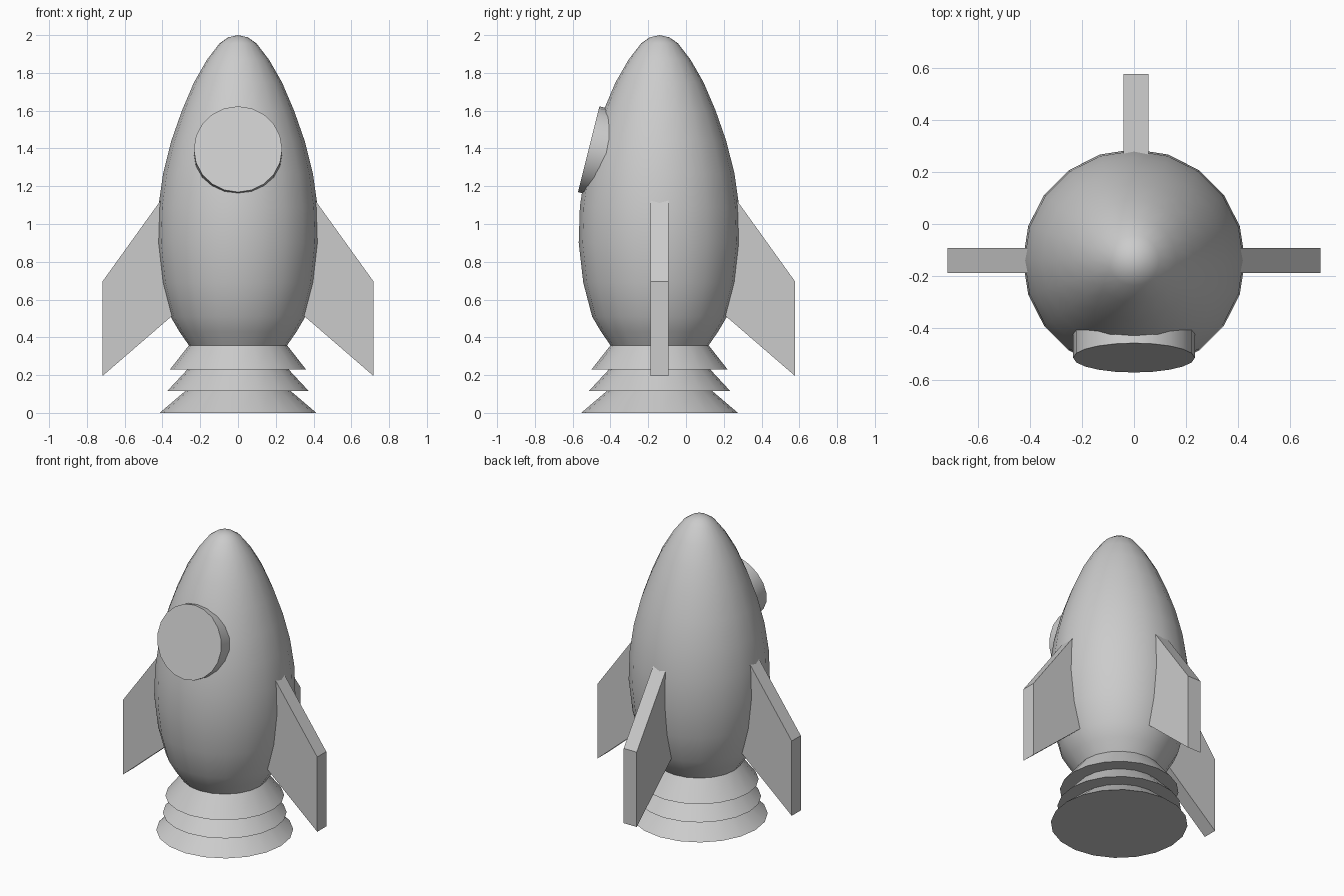
import bpy, bmesh, math
from mathutils import Matrix, Vector

if "Cube" in bpy.data.objects:
    bpy.data.objects.remove(bpy.data.objects["Cube"])

AXIS_Y = -0.14   # rocket axis
SIDES = 20


def make_object(name, bm, angle=None):
    bmesh.ops.recalc_face_normals(bm, faces=bm.faces)
    mesh = bpy.data.meshes.new(name)
    bm.to_mesh(mesh)
    bm.free()
    obj = bpy.data.objects.new(name, mesh)
    bpy.context.collection.objects.link(obj)
    if angle:
        bpy.ops.object.select_all(action='DESELECT')
        obj.select_set(True)
        bpy.context.view_layer.objects.active = obj
        bpy.ops.object.shade_smooth_by_angle(angle=math.radians(angle))
    return obj


def lathe(name, profile):
    """Revolve a list of (radius, z) around the rocket axis."""
    bm = bmesh.new()
    verts = [bm.verts.new((0, AXIS_Y + r, z)) for r, z in profile]
    edges = [bm.edges.new(pair) for pair in zip(verts, verts[1:])]
    bmesh.ops.spin(bm, geom=verts + edges, cent=(0, AXIS_Y, 0), axis=(0, 0, 1),
                   angle=math.tau, steps=SIDES, use_duplicate=False)
    bmesh.ops.remove_doubles(bm, verts=bm.verts, dist=0.0005)
    return make_object(name, bm, 40)


# Hull
lathe("hull", [(0, 0.355), (0.258, 0.355), (0.31, 0.43), (0.357, 0.51),
               (0.404, 0.69), (0.428, 0.9), (0.422, 1.09), (0.396, 1.27),
               (0.353, 1.44), (0.297, 1.6), (0.233, 1.75), (0.164, 1.87),
               (0.097, 1.957), (0.052, 1.988), (0, 2.0)])

# Stepped flaring nozzle
lathe("nozzle", [(0, 0), (0.415, 0), (0.28, 0.115), (0.375, 0.115),
                 (0.268, 0.23), (0.36, 0.23), (0.258, 0.36), (0, 0.36)])

# Round window, tilted back to follow the hull
tilt = math.radians(14)
normal = Vector((0, -math.cos(tilt), math.sin(tilt)))
depth = 0.17
centre = Vector((0, -0.515, 1.396)) - normal * depth / 2
bm = bmesh.new()
bmesh.ops.create_cone(bm, cap_ends=True, segments=SIDES, radius1=0.234,
                      radius2=0.234, depth=depth,
                      matrix=Matrix.Translation(centre)
                      @ normal.to_track_quat('Z', 'Y').to_matrix().to_4x4())
make_object("window", bm, 40)

# Three swept fins: right, back, left
FIN = [(0.33, 1.235), (0.718, 0.695), (0.718, 0.195), (0.33, 0.53)]
for name, turn, shift in (("fin_right", 0, 0), ("fin_back", 90, -0.008), ("fin_left", 180, 0)):
    bm = bmesh.new()
    face = bm.faces.new([bm.verts.new((x, -0.048 + shift, z)) for x, z in FIN])
    new = bmesh.ops.extrude_face_region(bm, geom=[face])["geom"]
    bmesh.ops.translate(bm, vec=(0, 0.096, 0),
                        verts=[v for v in new if isinstance(v, bmesh.types.BMVert)])
    bm.transform(Matrix.Translation((0, AXIS_Y, 0))
                 @ Matrix.Rotation(math.radians(turn), 4, 'Z'))
    make_object(name, bm)
